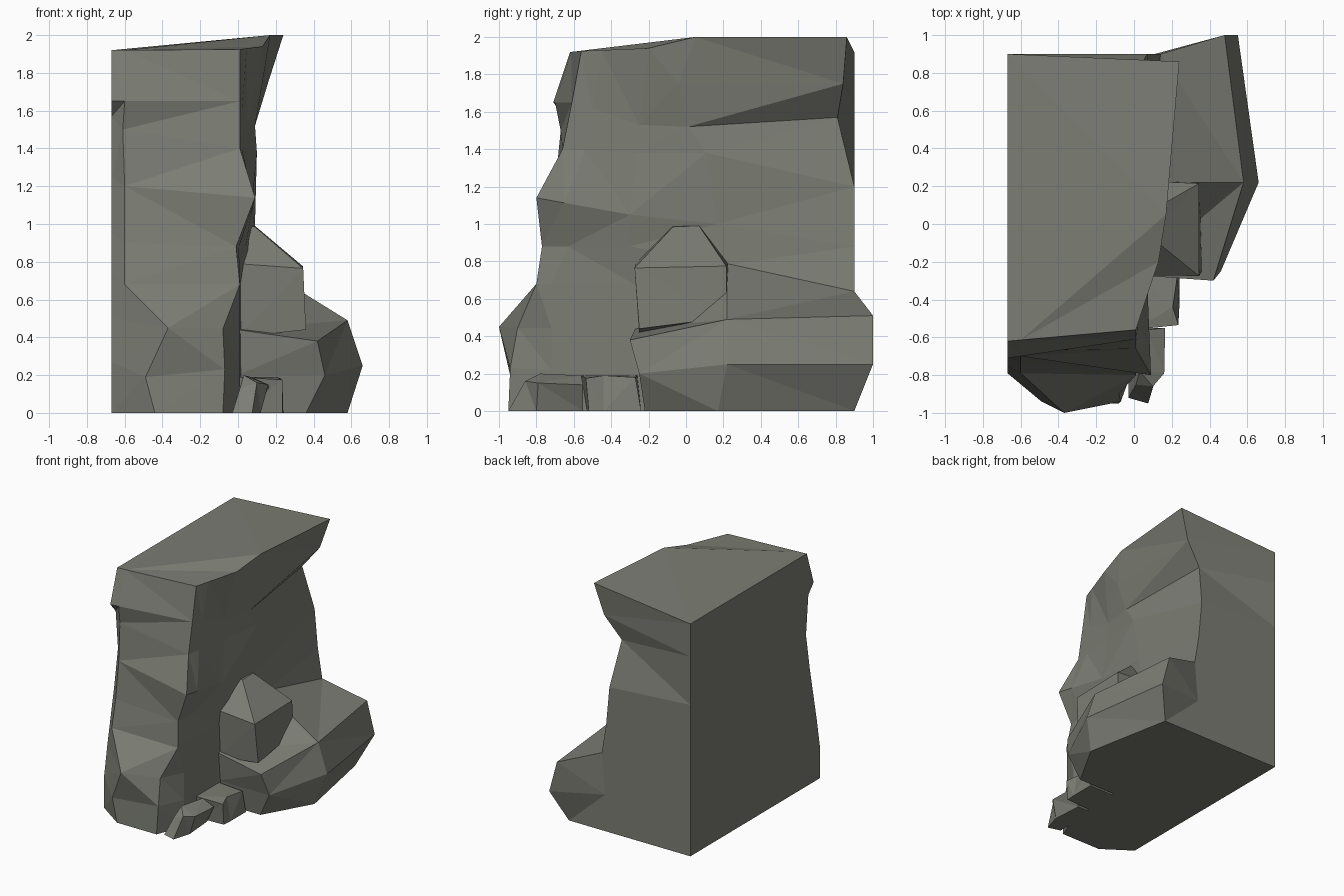
import bpy, bmesh
from mathutils import Vector

stone = bpy.data.materials.new("grey green stone")
stone.diffuse_color = (0.2, 0.207, 0.175, 1)


def loft(name, rings):
    """Flat shaded solid from a stack of rings with equal point counts."""
    bm = bmesh.new()
    vs = [[bm.verts.new(p) for p in r] for r in rings]
    n = len(rings[0])
    for a, b in zip(vs, vs[1:]):
        for i in range(n):
            j = (i + 1) % n
            bm.faces.new((a[i], a[j], b[j], b[i]))
    bm.faces.new(vs[0])
    bm.faces.new(vs[-1])
    bmesh.ops.recalc_face_normals(bm, faces=bm.faces)
    bmesh.ops.triangulate(bm, faces=bm.faces)
    me = bpy.data.meshes.new(name)
    bm.to_mesh(me)
    bm.free()
    me.materials.append(stone)
    ob = bpy.data.objects.new(name, me)
    bpy.context.collection.objects.link(ob)
    return ob


def drop(col):
    """Carry a wall column straight down to the ground."""
    x, y, _ = col[-1]
    return col + [(x, y, z) for z in (0.45, 0.2, 0)]


# Cliff: vertical edge columns, listed from the top down
left = [(-0.67, y, z) for y, z in (
    (-.62, 1.92), (-.71, 1.65), (-.64, 1.57), (-.61, 1.25), (-.66, .95),
    (-.70, .75), (-.75, .5), (-.79, .27), (-.79, 0))]
front_left = [(-.6, -.614, 1.92), (-.6, -.70, 1.65), (-.61, -.67, 1.5),
              (-.6, -.70, 1.2), (-.6, -.74, .9), (-.6, -.79, .68),
              (-.37, -1, .45), (-.49, -.94, .19), (-.44, -.95, 0)]
front_right = [(.01, -.56, 1.925), (.01, -.61, 1.65), (.01, -.66, 1.4),
               (.09, -.8, 1.14), (-.01, -.77, .88), (.01, -.8, .68),
               (-.08, -.9, .445), (-.07, -.94, .23), (-.08, -.95, 0)]
right_1 = drop([(.13, -.2, 1.94), (.05, -.25, 1.53), (.05, -.26, 1.38),
                (.07, -.3, 1.05), (.04, -.3, .88), (.01, -.28, .68)])
right_2 = drop([(.17, .05, 2), (.13, -.04, 1.75), (.09, .01, 1.52),
                (.10, .11, 1.38), (.09, .17, 1), (.1, .22, .78)])
right_3 = drop([(.24, .86, 2), (.16, .84, 1.75), (.02, .81, 1.57),
                (.07, .9, 1.2), (.1, .9, .88), (.14, .9, .64)])
back_left = [(-.67, .9, p[2]) for p in left]
# Corner crease behind the front edge
crease = [tuple(Vector(a).lerp(Vector(b), .3)) for a, b in zip(front_right, right_1)]
crease[5:] = [(.01, -.72, z) for z in (.68, .445, .22, 0)]
loft("cliff", list(zip(left, front_left, front_right, crease,
                       right_1, right_2, right_3, back_left)))

# Large ledge at the foot of the right side
loft("ledge_rock", [
    [(0, -.27, .44), (.42, -.3, .38), (.58, .22, .49), (.48, 1, .51), (.14, .9, .64), (.08, .22, .8)],
    [(0, -.25, .2), (.46, -.25, .2), (.66, .22, .25), (.55, 1, .25), (.11, .9, .3), (0, .22, .3)],
    [(0, -.22, 0), (.36, -.22, 0), (.58, .17, 0), (.44, .9, 0), (.1, .9, 0), (0, .2, 0)]])

# Pointed block on the ledge
loft("pointed_block", [
    [(.03, -.07, .99), (.09, -.07, .985), (.09, .07, .99), (.03, .07, .99)],
    [(.0, -.27, .79), (.345, -.275, .765), (.345, .215, .775), (.0, .23, .79)],
    [(.0, -.25, .4), (.36, -.25, .44), (.345, .22, .5), (.0, .22, .4)]])

# Small stones at the front corner
loft("small_stone_front", [
    [(.01, -.85, .13), (.1, -.86, .16), (.16, -.79, .15), (.165, -.55, .14), (.07, -.56, .19), (.03, -.78, .2)],
    [(-.03, -.92, 0), (.075, -.95, 0), (.12, -.8, 0), (.1, -.55, 0), (0, -.55, 0), (-.03, -.75, 0)]])
loft("small_stone_back", [
    [(0, -.56, .19), (.235, -.535, .175), (.205, -.44, .19), (.23, -.27, .18), (0, -.26, .19)],
    [(0, -.53, 0), (.235, -.52, 0), (.24, -.44, 0), (.24, -.24, 0), (0, -.24, 0)]])
